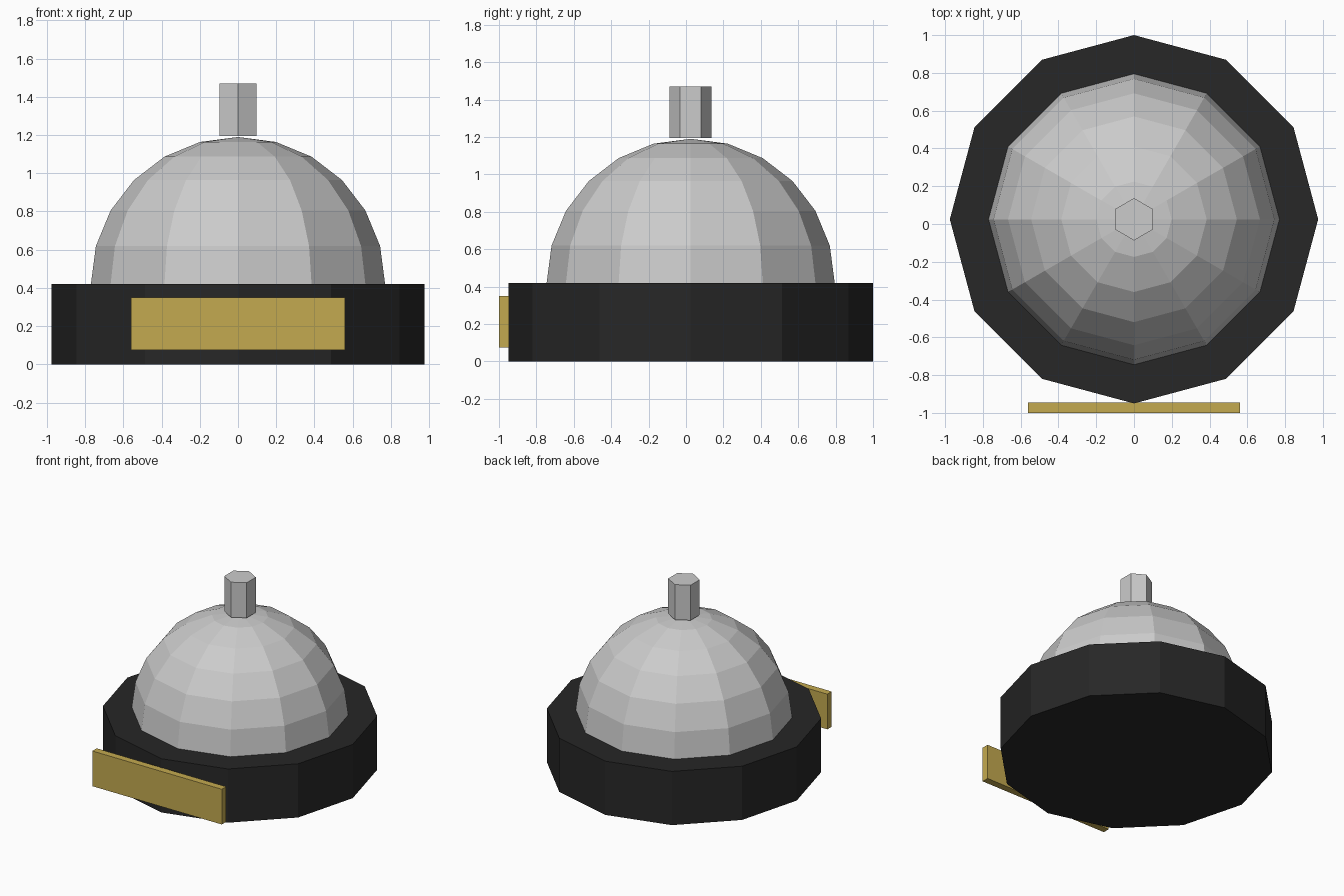
import bpy, bmesh

if "Cube" in bpy.data.objects:
    bpy.data.objects.remove(bpy.data.objects["Cube"])

CY = 0.025  # the round parts share this centre in y


def material(name, color):
    m = bpy.data.materials.new(name)
    m.diffuse_color = (*color, 1)
    m.use_nodes = True
    m.node_tree.nodes["Principled BSDF"].inputs["Base Color"].default_value = m.diffuse_color
    return m


def finish(name, mat=None):
    ob = bpy.context.object
    ob.name = ob.data.name = name
    if mat:
        ob.data.materials.append(mat)
    return ob


def prism(name, sides, radius, z0, z1, mat=None):
    bpy.ops.mesh.primitive_cylinder_add(vertices=sides, radius=radius, depth=z1 - z0,
                                        location=(0, CY, (z0 + z1) / 2))
    return finish(name, mat)


black = material("black", (0.02, 0.02, 0.02))
brass = material("brass", (0.55, 0.40, 0.08))

# Twelve-sided base
prism("base", 12, 0.975, 0, 0.42, black)

# Dome: upper half of a low-poly sphere
bpy.ops.mesh.primitive_uv_sphere_add(segments=12, ring_count=12, radius=0.77,
                                     location=(0, CY, 0.42))
dome = finish("bell_dome")
bm = bmesh.new()
bm.from_mesh(dome.data)
bmesh.ops.delete(bm, geom=[v for v in bm.verts if v.co.z < -0.01], context='VERTS')
bm.to_mesh(dome.data)
bm.free()

# Six-sided push button
prism("button", 6, 0.112, 1.195, 1.47)

# Front plate
bpy.ops.mesh.primitive_cube_add(size=1, location=(0, -0.973, 0.212))
plate = finish("front_plate", brass)
plate.scale = (1.12, 0.054, 0.275)
